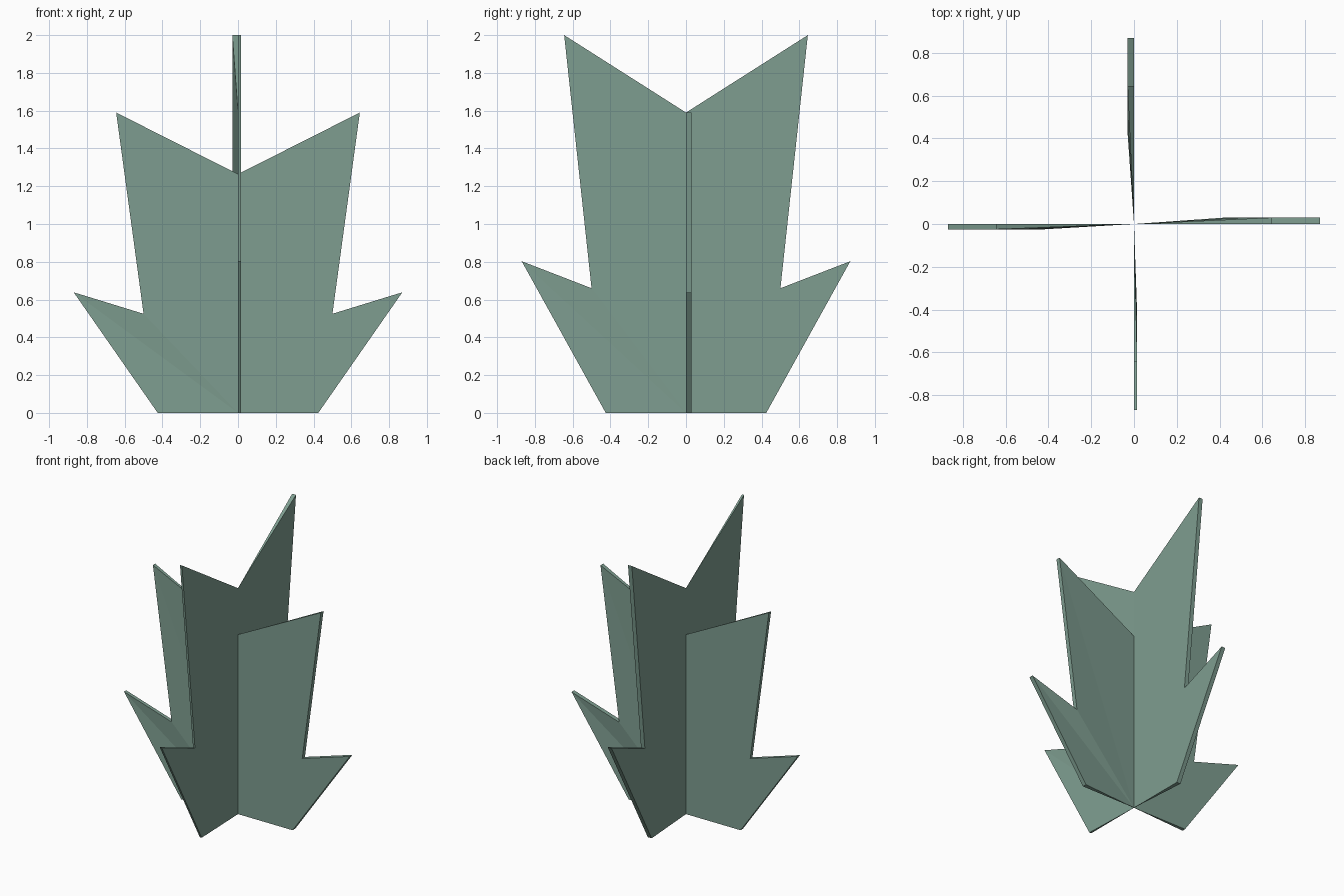
import bpy, math

if "Cube" in bpy.data.objects:
    bpy.data.objects.remove(bpy.data.objects["Cube"])

mat = bpy.data.materials.new("leaf_green")
mat.diffuse_color = (0.21, 0.34, 0.28, 1)
mat.use_nodes = True
mat.node_tree.nodes["Principled BSDF"].inputs["Base Color"].default_value = mat.diffuse_color

# Outline of one blade: bottom centre, outer points, top centre (radius, height)
OUTLINE = [(0, 0), (0.425, 0), (0.87, 0.803), (0.5, 0.66), (0.645, 2.0), (0, 1.59)]


def blade(name, angle, z_scale, thickness):
    """Thin wedge blade: knife edge at the centre, thick at the outer rim."""
    n = len(OUTLINE)
    ca, sa = math.cos(angle), math.sin(angle)

    def place(r, t, z):
        return (r * ca - t * sa, r * sa + t * ca, z * z_scale)

    verts = [place(r, 0, z) for r, z in OUTLINE]
    verts += [place(r, thickness, z) for r, z in OUTLINE[1:-1]]
    back = [0] + list(range(n, 2 * n - 2)) + [n - 1]
    # Flat side, fanned thick side, then rim
    faces = [tuple(range(n))]
    faces += [(0, back[i + 1], back[i]) for i in range(1, n - 1)]
    for i in range(n - 1):
        f = []
        for v in (i, back[i], back[i + 1], i + 1):
            if v not in f:
                f.append(v)
        faces.append(tuple(f))
    mesh = bpy.data.meshes.new(name)
    mesh.from_pydata(verts, [], faces)
    mesh.materials.append(mat)
    mesh.update()
    obj = bpy.data.objects.new(name, mesh)
    bpy.context.collection.objects.link(obj)


# Two low side blades and two tall front/back blades around the centre
for i, (name, zs, t) in enumerate([("right_blade", 0.795, 0.03), ("back_blade", 1.0, 0.03),
                                   ("left_blade", 0.795, 0.025), ("front_blade", 1.0, 0.015)]):
    blade(name, i * math.pi / 2, zs, t)
